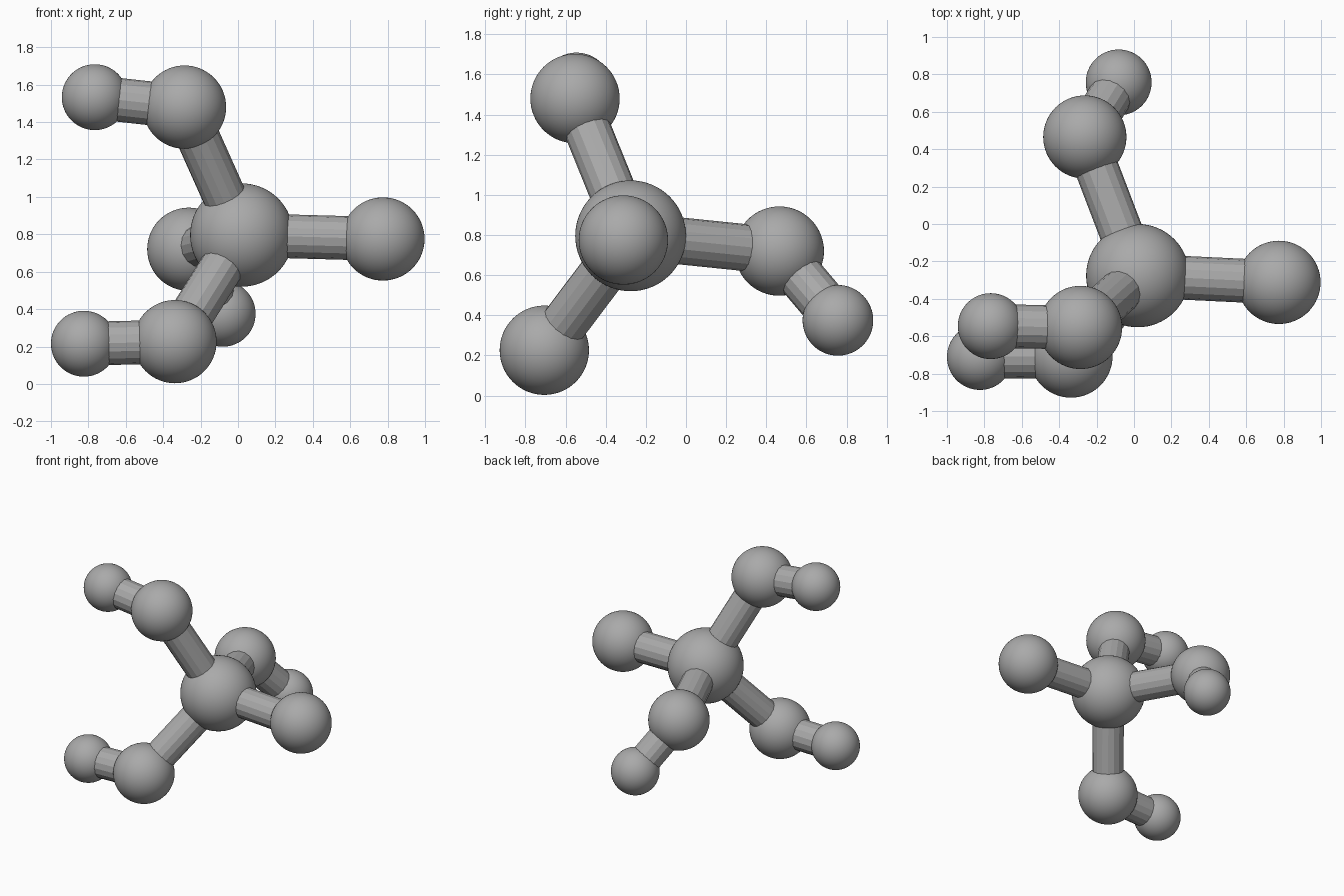
import bpy
from mathutils import Vector

cube = bpy.data.objects.get("Cube")
if cube:
    bpy.data.objects.remove(cube, do_unlink=True)

grey = bpy.data.materials.new("neutral grey")
grey.use_nodes = True
colour = (0.4, 0.4, 0.4, 1)
grey.diffuse_color = colour
grey.node_tree.nodes["Principled BSDF"].inputs["Base Color"].default_value = colour

ROD_RADIUS = 0.117


def ball(name, centre, radius):
    bpy.ops.mesh.primitive_uv_sphere_add(segments=64, ring_count=32, radius=radius, location=centre)
    obj = bpy.context.object
    obj.name = name
    obj.data.materials.append(grey)
    bpy.ops.object.shade_smooth()


def rod(name, start, end):
    start, end = Vector(start), Vector(end)
    span = end - start
    bpy.ops.mesh.primitive_cylinder_add(vertices=16, radius=ROD_RADIUS, depth=span.length,
                                        location=(start + end) / 2)
    obj = bpy.context.object
    obj.name = name
    obj.rotation_mode = 'QUATERNION'
    obj.rotation_quaternion = span.to_track_quat('Z', 'Y')
    obj.data.materials.append(grey)


# Central ball
hub = (0.02, -0.276, 0.796)
ball("central_ball", hub, 0.276)

# Arms: a middle ball on a rod, most with a smaller end ball on a second rod
arms = {
    "side": ((0.775, -0.312, 0.775), None),
    "upper": ((-0.286, -0.553, 1.48), (-0.766, -0.546, 1.533)),
    "lower": ((-0.337, -0.706, 0.226), (-0.824, -0.711, 0.215)),
    "back": ((-0.263, 0.465, 0.72), (-0.082, 0.757, 0.375)),
}
for name, (middle, tip) in arms.items():
    rod(name + "_inner_rod", hub, middle)
    ball(name + "_middle_ball", middle, 0.2225)
    if tip:
        rod(name + "_outer_rod", middle, tip)
        ball(name + "_end_ball", tip, 0.176)
